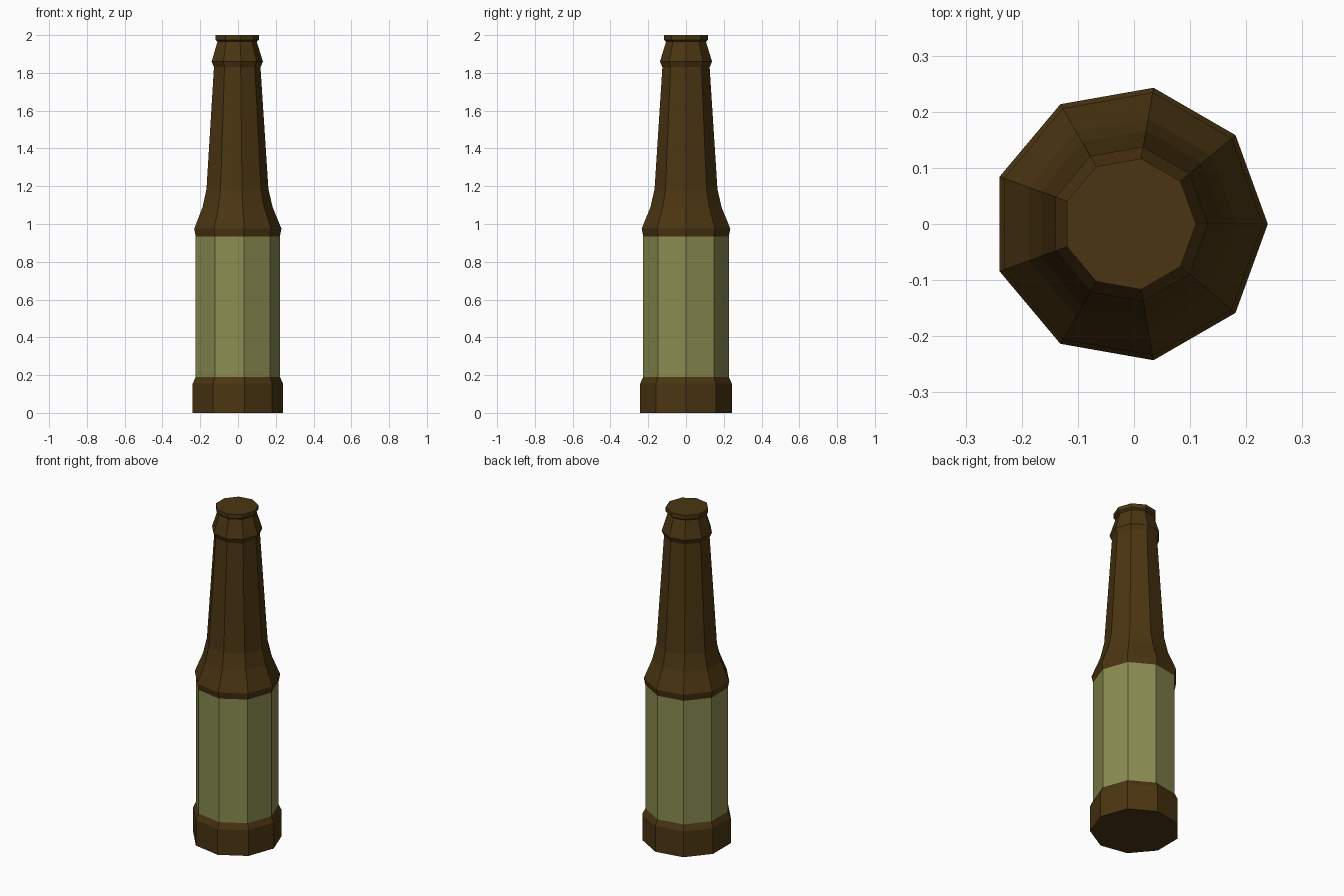
import bpy, bmesh
from math import cos, sin, tau

if "Cube" in bpy.data.objects:
    bpy.data.objects.remove(bpy.data.objects["Cube"])

SIDES = 9
X_OFFSET = -0.008  # centres the odd-sided outline on x = 0


def material(name, rgb):
    mat = bpy.data.materials.new(name)
    mat.diffuse_color = (*rgb, 1)
    mat.use_nodes = True
    mat.node_tree.nodes["Principled BSDF"].inputs["Base Color"].default_value = mat.diffuse_color
    return mat


def lathe(name, profile, mat, cap_bottom=False, cap_top=False):
    """Spin a (radius, z) profile into a flat-faced nine-sided shell."""
    bm = bmesh.new()
    rings = [[bm.verts.new((X_OFFSET + r * cos(tau * i / SIDES),
                            r * sin(tau * i / SIDES), z))
              for i in range(SIDES)] for r, z in profile]
    for low, high in zip(rings, rings[1:]):
        for i in range(SIDES):
            j = (i + 1) % SIDES
            bm.faces.new((low[i], low[j], high[j], high[i]))
    if cap_bottom:
        bm.faces.new(rings[0][::-1])
    if cap_top:
        bm.faces.new(rings[-1])
    mesh = bpy.data.meshes.new(name)
    bm.to_mesh(mesh)
    bm.free()
    mesh.materials.append(mat)
    obj = bpy.data.objects.new(name, mesh)
    bpy.context.collection.objects.link(obj)
    return obj


glass = material("brown_glass", (0.07, 0.036, 0.006))
paper = material("green_label", (0.25, 0.26, 0.08))

# Base with a small bevel up to the label
lathe("bottle_base", [(0.2465, 0), (0.2465, 0.155), (0.23, 0.19)],
      glass, cap_bottom=True)

# Label band
lathe("label", [(0.23, 0.19), (0.23, 0.935)], paper)

# Shoulder, neck, collar and lip
lathe("bottle_neck", [(0.23, 0.935), (0.238, 0.975), (0.191, 1.09),
                      (0.169, 1.185), (0.127, 1.83), (0.14, 1.86),
                      (0.107, 1.966), (0.1185, 1.975), (0.1185, 2.0)],
      glass, cap_top=True)
